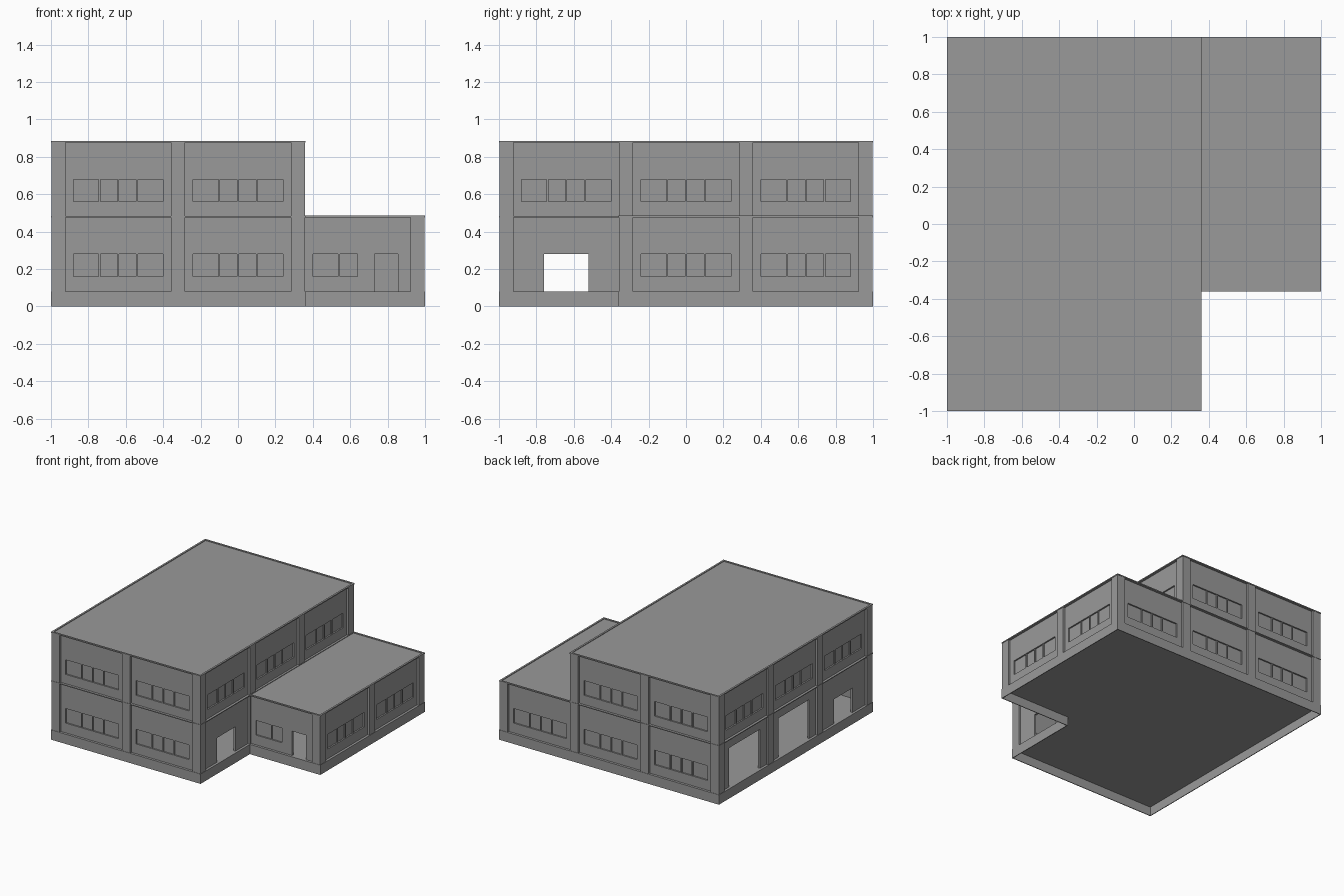
import bpy, bmesh
from math import radians
from mathutils import Matrix, Vector

if "Cube" in bpy.data.objects:
    bpy.data.objects.remove(bpy.data.objects["Cube"])

IDENT = Matrix.Identity(4)
parts = {}


def box(part, lo, hi, m=IDENT):
    """Add an axis-aligned box (optionally transformed) to a named part."""
    bm = parts.setdefault(part, bmesh.new())
    lo, hi = Vector(lo), Vector(hi)
    scale = Matrix.Diagonal((*(hi - lo), 1))
    bmesh.ops.create_cube(bm, size=1, matrix=m @ Matrix.Translation((lo + hi) / 2) @ scale)


W0, W1 = 0.02, 0.036     # wall recess behind the pillar face, and inner face
GROUND, MID, TOP = 0.08, 0.48, 0.88


def bay(cx, cy, angle, z, holes):
    """One wall panel 0.56 x 0.4; holes = (u0, u1, z0, z1, glazed) from left to right."""
    m = Matrix.Translation((cx, cy, z)) @ Matrix.Rotation(radians(angle), 4, 'Z')
    u, h = -0.285, 0.40
    for u0, u1, z0, z1, glazed in holes:
        box("walls", (u, W0, 0), (u0, W1, h), m)
        if z0 > 0:
            box("walls", (u0, W0, 0), (u1, W1, z0), m)
        box("walls", (u0, W0, z1), (u1, W1, h), m)
        u = u1
        if glazed:
            box("window_panes", (u0, W0 + 0.012, z0), (u1, W1 - 0.001, z1), m)
            mid = (u0 + u1) / 2
            for k in ((-0.1, 0, 0.1) if u1 - u0 > 0.3 else (0.02,)):
                box("window_mullions", (mid + k - 0.005, W0 + 0.003, z0),
                    (mid + k + 0.005, W0 + 0.013, z1), m)
    box("walls", (u, W0, 0), (0.285, W1, h), m)


WINDOW = [(-0.24, 0.24, 0.08, 0.20, True)]
DOOR = [(-0.12, 0.12, 0, 0.20, False)]
GATE = [(-0.20, 0.20, 0, 0.32, False)]
ENTRY = [(-0.24, 0.0, 0.08, 0.20, True), (0.09, 0.215, 0, 0.20, False)]

# Ground floor plate over an open-bottomed plinth skirt
box("ground_floor", (-1, -1, GROUND - 0.006), (0.36, 1, GROUND))
box("ground_floor", (0.36, -0.36, GROUND - 0.006), (1, 1, GROUND))
S, ZF = 0.006, GROUND - 0.006
for lo, hi in (((-1, -1), (0.36, -1 + S)), ((-1, -1), (-1 + S, 1)),
               ((-1, 1 - S), (1, 1)), ((1 - S, -0.36), (1, 1)),
               ((0.36 - S, -1), (0.36, -0.36)), ((0.36 - S, -0.36), (1, -0.36 + S))):
    box("plinth_skirt", (*lo, 0), (*hi, ZF))

# Pillars
G = 0.003


def pillar(x, y, top):
    box("pillars", (x - 0.04 + G, y - 0.04 + G, GROUND), (x + 0.04 - G, y + 0.04 - G, top))


for y in (-0.96, -0.32, 0.32, 0.96):
    pillar(-0.96, y, TOP)
    pillar(0.32, y, TOP)
    if y > -0.5:
        pillar(0.96, y, MID)
for y in (-0.96, 0.96):
    pillar(-0.32, y, TOP)

# Front and back walls of the main block
for x in (-0.64, 0):
    for z in (GROUND, MID):
        bay(x, -1, 0, z, WINDOW)
        bay(x, 1, 180, z, WINDOW)

# Left and right walls of the main block
for y, opening in ((-0.64, DOOR), (0, GATE), (0.64, GATE)):
    bay(-1, y, 270, GROUND, opening)
    bay(-1, y, 270, MID, WINDOW)
    bay(0.36, y, 90, MID, WINDOW)
bay(0.36, -0.64, 90, GROUND, DOOR)

# Walls of the low wing
bay(0.64, -0.36, 0, GROUND, ENTRY)
bay(0.64, 1, 180, GROUND, WINDOW)
for y in (0, 0.64):
    bay(1, y, 90, GROUND, WINDOW)


# Roof plates with a thin raised rim
def roof(part, x0, x1, y0, y1, z):
    t, zb, zt = 0.015, z - 0.003, z + 0.006
    box(part, (x0 + t, y0 + t, zb), (x1 - t, y1 - t, z + 0.001))
    for a in (x0, x1 - t):
        box(part, (a, y0, zb), (a + t, y1, zt))
    for b in (y0, y1 - t):
        box(part, (x0 + t, b, zb), (x1 - t, b + t, zt))


roof("main_roof", -1, 0.36, -1, 1, TOP)
roof("wing_roof", 0.345, 1, -0.36, 1, MID)
# Upper floor slab, its edge showing as a thin band
box("upper_floor", (-1, -1, MID - 0.003), (0.36, 1, MID + 0.004))

grey = bpy.data.materials.new("dark_grey")
grey.diffuse_color = (0.32, 0.32, 0.32, 1)
grey.use_nodes = True
grey.node_tree.nodes["Principled BSDF"].inputs["Base Color"].default_value = grey.diffuse_color
for name, bm in parts.items():
    mesh = bpy.data.meshes.new(name)
    bm.to_mesh(mesh)
    bm.free()
    mesh.materials.append(grey)
    bpy.context.collection.objects.link(bpy.data.objects.new(name, mesh))
